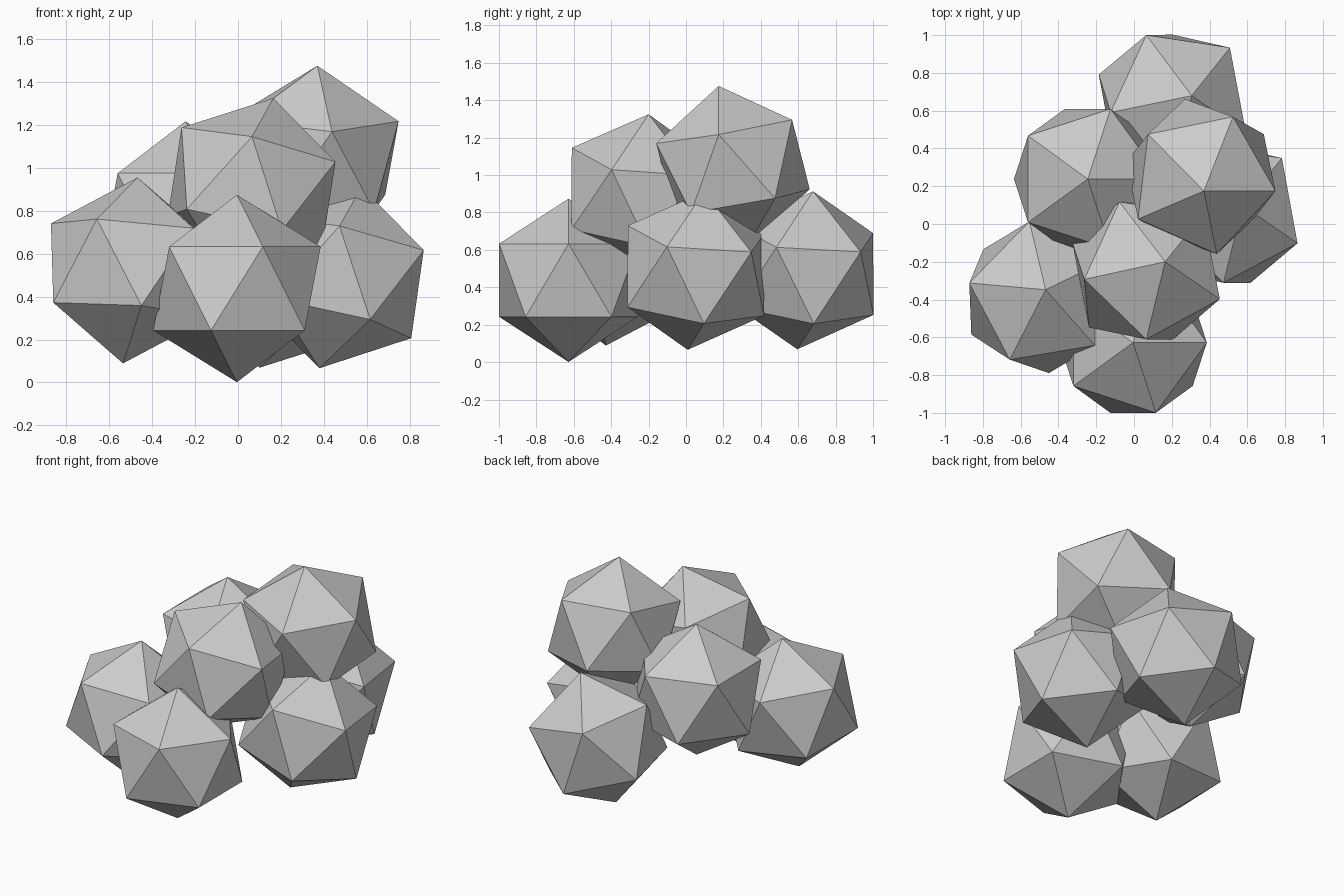
import bpy
from mathutils import Vector, Matrix

if "Cube" in bpy.data.objects:
    bpy.data.objects.remove(bpy.data.objects["Cube"])

RADIUS = 0.4365


def boulder(name, centre, up=(0, 0, 1), toward=(1, 0, 0)):
    """Icosahedron with one corner along 'up' and a neighbouring corner leaning 'toward'."""
    z = Vector(up).normalized()
    x = Vector(toward)
    x = (x - z * x.dot(z)).normalized()
    y = z.cross(x)
    turn = Matrix((x, y, z)).transposed().to_4x4()
    bpy.ops.mesh.primitive_ico_sphere_add(subdivisions=1, radius=RADIUS)
    ob = bpy.context.object
    ob.name = name
    ob.matrix_world = Matrix.Translation(centre) @ turn
    return ob


# lower layer of the pile
boulder("front_boulder", (-0.005, -0.628, 0.4375))
boulder("left_boulder", (-0.502, -0.388, 0.522),
        (0.034, 0.040, 0.432), (-0.154, -0.326, 0.241))
boulder("right_boulder", (0.478, 0.053, 0.489),
        (0.098, 0.044, 0.421), (0.386, -0.154, 0.128))
boulder("back_boulder", (0.203, 0.637, 0.491),
        (0.102, 0.042, 0.421), (-0.137, 0.363, 0.202))

# upper layer of the pile
boulder("upper_left_boulder", (-0.245, 0.238, 0.780))
boulder("upper_front_boulder", (0.064, -0.248, 0.903),
        (0.101, 0.048, 0.422), (0.001, -0.362, 0.242))
boulder("top_boulder", (0.354, 0.251, 1.047),
        (0.016, -0.076, 0.428), (0.391, -0.076, 0.173))
